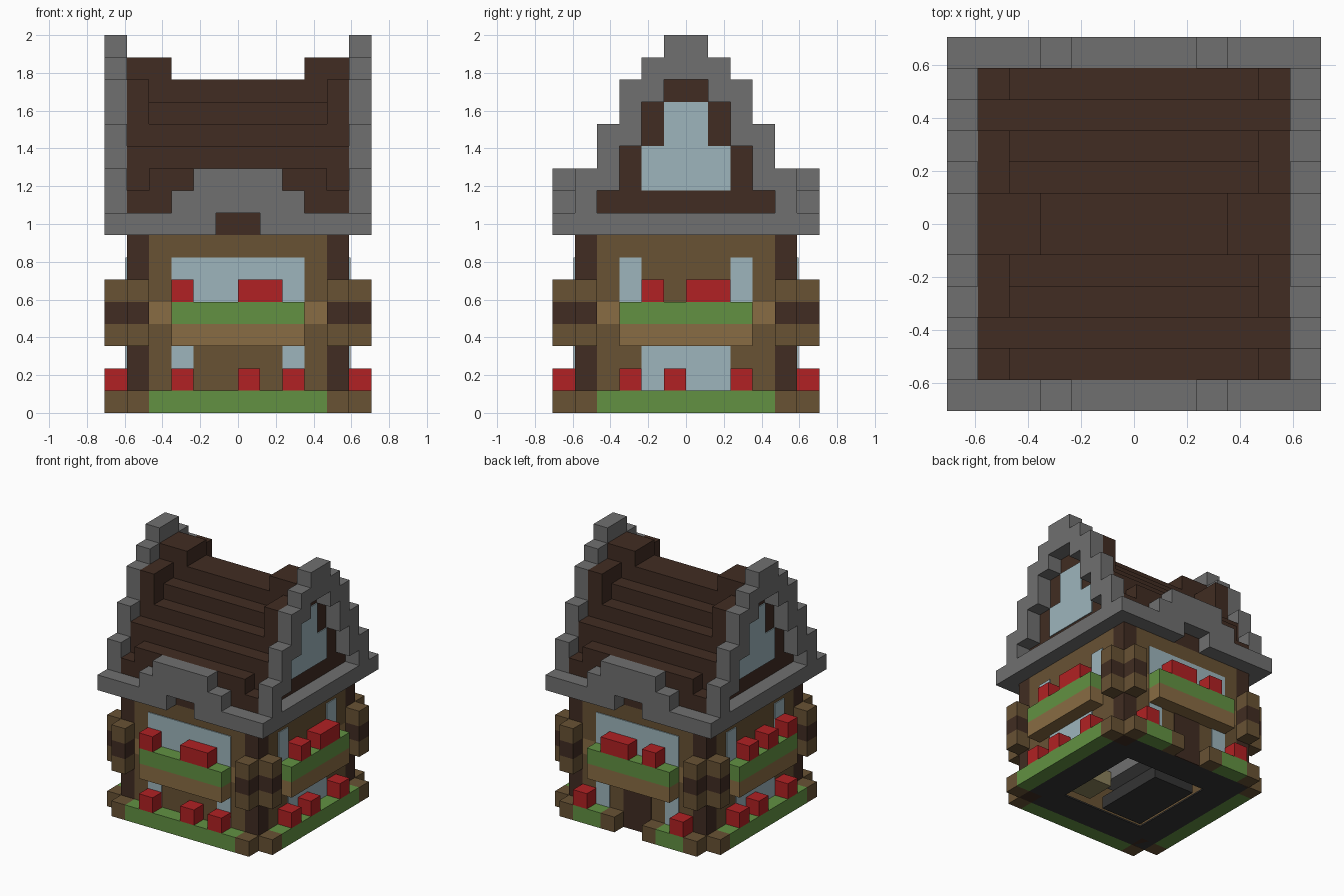
import bpy
import bmesh

U = 2 / 17          # one building block
P = 0.06            # plate thickness in blocks

cube = bpy.data.objects.get("Cube")
if cube:
    bpy.data.objects.remove(cube, do_unlink=True)


def material(name, rgb):
    lin = [((c / 255 + 0.055) / 1.055) ** 2.4 for c in rgb] + [1.0]
    m = bpy.data.materials.new(name)
    m.use_nodes = True
    m.diffuse_color = lin
    m.node_tree.nodes["Principled BSDF"].inputs["Base Color"].default_value = lin
    return m


stone = material("grey stone", (112, 112, 112))
dark = material("dark timber", (65, 44, 34))
wood = material("brown timber", (104, 82, 52))
plank = material("light plank", (137, 108, 67))
grass = material("leaf green", (98, 145, 66))
red = material("flower red", (177, 33, 35))
glass = material("pale glass", (157, 181, 188))
charcoal = material("charcoal floor", (52, 52, 52))
straw = material("straw", (140, 130, 92))


def part(name, mat, boxes):
    """One object made of boxes (x0, x1, y0, y1, z0, z1) in block units."""
    bm = bmesh.new()
    for x0, x1, y0, y1, z0, z1 in boxes:
        made = bmesh.ops.create_cube(bm, size=1)["verts"]
        for v in made:
            v.co.x = (x1 if v.co.x > 0 else x0) * U
            v.co.y = (y1 if v.co.y > 0 else y0) * U
            v.co.z = (z1 if v.co.z > 0 else z0) * U
    mesh = bpy.data.meshes.new(name)
    bm.to_mesh(mesh)
    bm.free()
    mesh.materials.append(mat)
    ob = bpy.data.objects.new(name, mesh)
    bpy.context.collection.objects.link(ob)
    return ob


def turn(k, t0, t1, d0, d1, z0, z1):
    """Box on side k (quarter turns from the front): t along it, d outward."""
    x0, x1, y0, y1 = t0, t1, -d1, -d0
    for _ in range(k):
        x0, x1, y0, y1 = -y1, -y0, x0, x1
    return x0, x1, y0, y1, z0, z1


def mirror(a, b):
    return [(a, b), (-b, -a)]


# Corner posts with crossing beam ends
part("corner_posts", dark, [(*x, *y, 0, 8) for x in mirror(4, 5) for y in mirror(4, 5)])
for name, mat, levels in (("beam_ends", wood, (0, 3, 5)), ("dark_beam_ends", dark, (4,))):
    part(name, mat, [turn(k, *t, 5, 6, z, z + 1)
                     for k in range(4) for t in mirror(4, 5) for z in levels])

# Walls, floor band and floors
part("walls", wood, [turn(k, -4, 4, 4, 5, *z) for k in range(4) for z in ((0.1, 4), (5, 8))])
part("floor_band", plank, [turn(k, -4, 4, 4, 5, 4, 5) for k in range(4)])
part("upper_floor", plank, [(-4, 4, -4, 4, 4, 4.9)])
part("ground_floor", charcoal, [turn(k, -3, 5, 3, 5, 0, 0.1) for k in range(4)])

# Furniture on the ground storey
part("hearth", stone, [(-1, 1, -2, 3, 1, 2)])
part("table", charcoal, [(-3, 0, -3, 2, 0.2, 1)])
part("straw_bales", straw, [(1, 3, -3, -1, 0.5, 1.5)])

# Garden beds around the ground and under the upper windows
ground_beds = [turn(k, -4, 4, 5, 6, 0, 1) for k in (0, 1, 3)]
ground_beds += [turn(2, *t, 5, 6, 0, 1) for t in mirror(2, 4)]
part("ground_beds", grass, ground_beds)
part("window_beds", grass, [turn(k, -3, 3, 5, 6, 4, 5) for k in range(4)])
part("bed_supports", plank, [turn(k, -3, 3, 5, 6, 3, 4) for k in range(4)])
part("door_step_blocks", wood, [turn(2, *t, 5, 6, 0, 1) for t in mirror(1, 2)])

# Flowers: (start, length) on each side
low = [[(-3, 1), (0, 1), (2, 1)], [(-3, 1), (-1, 1), (2, 1)],
       [(-4, 1), (3, 1)], [(-3, 1), (-1, 1), (2, 1)]]
high = [[(-3, 1), (0, 2)], [(-2, 1), (0, 2)], [(-2, 2), (1, 1)],
        [(-2, 1), (0, 1), (2, 1)]]
for name, rows, z in (("ground_flowers", low, 1), ("window_flowers", high, 5)):
    part(name, red, [turn(k, t, t + n, 5, 6, z, z + 1)
                     for k in range(4) for t, n in rows[k]])

# Window panes and back door
panes = []
for k in (0, 2):
    panes.append(turn(k, -3, 3, 5, 5 + P, 5, 7))
    panes += [turn(k, *t, 5, 5 + P, 1, 3) for t in mirror(2, 3)]
for k in (1, 3):
    panes += [turn(k, *t, 5, 5 + P, 5, 7) for t in mirror(2, 3)]
    panes.append(turn(k, -2, 2, 5, 5 + P, 1, 3))
part("window_panes", glass, panes)
part("back_door", dark, [turn(2, -1, 1, 5, 5 + P, 0, 3)])

# Stepped roof: heights from the ridge outward, in the middle and at the ends
middle = [15, 14, 13, 12, 11]
ends = [16, 15, 15, 12, 10]
roof = []
for i in range(5):
    for y in mirror(i, i + 1):
        roof.append((-4, 4, *y, 8, middle[i]))
        roof += [(*x, *y, 8, ends[i]) for x in mirror(4, 5)]
roof += [(*x, -1, 1, 15, 16) for x in mirror(3, 4)]
part("roof", dark, roof)

# Stone gable frames, each course as (inner, outer, bottom, top)
courses = [(4, 5, 9, 10), (3, 5, 10, 11), (3, 4, 11, 12), (2, 4, 12, 13),
           (2, 3, 13, 14), (1, 3, 14, 15), (0, 2, 15, 16), (0, 1, 16, 17)]
frames = [(*x, -6, 6, 8, 9) for x in mirror(5, 6)]
frames += [(*x, *y, z0, z1) for a, b, z0, z1 in courses
           for x in mirror(5, 6) for y in mirror(a, b)]
part("gable_frames", stone, frames)
part("gable_panes", glass, [turn(k, -w, w, 5, 5 + P, z, z + 2)
                            for k in (1, 3) for w, z in ((2, 10), (1, 12))])

# Stone eaves with an arched rise on front and back
eaves = []
for k in (0, 2):
    eaves += [turn(k, *t, 5, 6, 8, 9) for t in mirror(1, 5)]
    eaves += [turn(k, -w, w, 5, 6, z, z + 1) for w, z in ((3, 9), (2, 10))]
part("eaves", stone, eaves)
